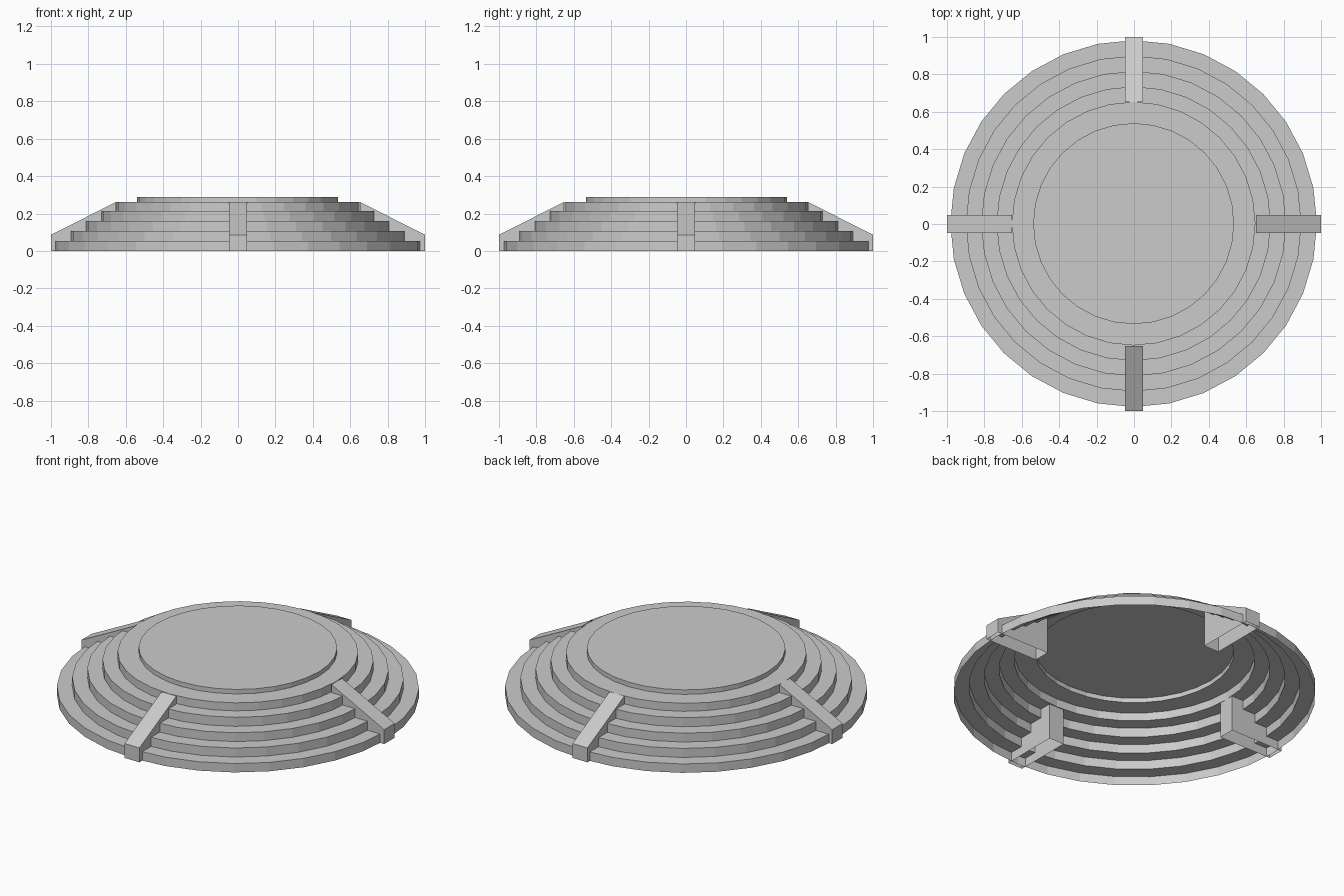
import bpy
import bmesh
from math import cos, sin, pi
from mathutils import Matrix

if "Cube" in bpy.data.objects:
    bpy.data.objects.remove(bpy.data.objects["Cube"])

SEGMENTS = 32


def make_object(name, bm):
    mesh = bpy.data.meshes.new(name)
    bmesh.ops.recalc_face_normals(bm, faces=bm.faces)
    bm.to_mesh(mesh)
    bm.free()
    obj = bpy.data.objects.new(name, mesh)
    bpy.context.collection.objects.link(obj)
    return obj


# Stepped shell: thin, open underneath, closed by a flat disc on top
def stepped_dish():
    radii = [0.98, 0.897, 0.815, 0.733, 0.651, 0.537]
    heights = [0.0, 0.053, 0.107, 0.16, 0.214, 0.262, 0.289]
    profile = []
    for i, r in enumerate(radii):
        profile += [(r, heights[i]), (r, heights[i + 1])]

    bm = bmesh.new()
    rings = []
    for r, z in profile:
        rings.append([bm.verts.new((r * cos(2 * pi * k / SEGMENTS) - 0.002,
                                    r * sin(2 * pi * k / SEGMENTS) + 0.002, z))
                      for k in range(SEGMENTS)])
    for low, high in zip(rings, rings[1:]):
        for k in range(SEGMENTS):
            n = (k + 1) % SEGMENTS
            bm.faces.new((low[k], low[n], high[n], high[k]))
    bm.faces.new(rings[-1])
    obj = make_object("stepped_dish", bm)
    # An open shell: make sure the outside faces outward
    if obj.data.polygons[-1].normal.z < 0:
        obj.data.flip_normals()


# Sloped rib: hollow wedge, open at the bottom
def rib(name, angle):
    section = [(0.652, 0.0), (0.652, 0.262), (1.0, 0.086), (1.0, 0.0)]
    half = 0.049
    bm = bmesh.new()
    left = [bm.verts.new((x, half, z)) for x, z in section]
    right = [bm.verts.new((x, -half, z)) for x, z in section]
    bm.faces.new(left)
    bm.faces.new(right[::-1])
    for i in range(3):
        bm.faces.new((left[i], right[i], right[i + 1], left[i + 1]))
    bmesh.ops.rotate(bm, verts=bm.verts, cent=(0, 0, 0),
                     matrix=Matrix.Rotation(angle, 3, 'Z'))
    make_object(name, bm)


stepped_dish()
for i, side in enumerate(("right", "back", "left", "front")):
    rib(side + "_rib", i * pi / 2)
